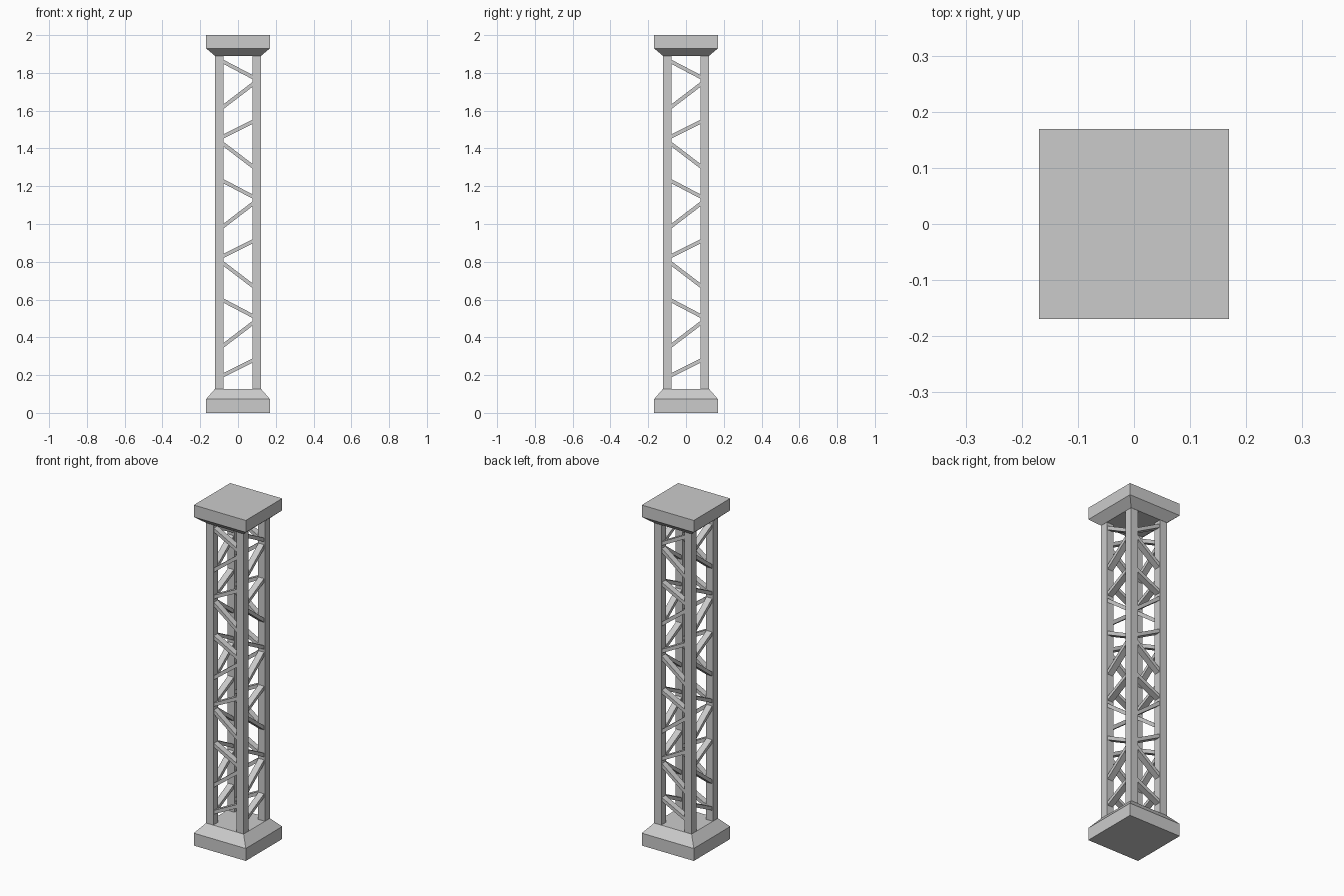
import bpy, bmesh, math
from mathutils import Matrix, Vector

if "Cube" in bpy.data.objects:
    bpy.data.objects.remove(bpy.data.objects["Cube"])


def finish(name, bm):
    bmesh.ops.recalc_face_normals(bm, faces=bm.faces)
    mesh = bpy.data.meshes.new(name)
    bm.to_mesh(mesh)
    bm.free()
    obj = bpy.data.objects.new(name, mesh)
    bpy.context.collection.objects.link(obj)
    return obj


def square_loft(name, sections):
    """Stack of square rings given as (half width, z), capped at both ends."""
    bm = bmesh.new()
    rings = [[bm.verts.new((sx * h, sy * h, z))
              for sx, sy in ((-1, -1), (1, -1), (1, 1), (-1, 1))]
             for h, z in sections]
    for a, b in zip(rings, rings[1:]):
        for i in range(4):
            j = (i + 1) % 4
            bm.faces.new((a[i], a[j], b[j], b[i]))
    bm.faces.new(rings[0][::-1])
    bm.faces.new(rings[-1])
    return finish(name, bm)


def box(bm, matrix, size):
    bmesh.ops.create_cube(bm, size=1, matrix=matrix @ Matrix.Diagonal((*size, 1)))


# Base and cap blocks with sloped shoulders
square_loft("base", [(0.169, 0), (0.169, 0.073), (0.122, 0.127)])
square_loft("cap", [(0.122, 1.89), (0.169, 1.93), (0.169, 2.0)])

# Four corner posts
POST = 0.0985
for y, side in ((-POST, "front"), (POST, "back")):
    for x, hand in ((-POST, "left"), (POST, "right")):
        bm = bmesh.new()
        box(bm, Matrix.Translation((x, y, 1.008)), (0.046, 0.046, 1.77))
        finish(f"{side}_{hand}_post", bm)

# Lattice heights where each brace meets the left and right post edge
braces = []
for k in range(6):
    z = 1.818 - 0.316 * k
    d = 0.042 if k % 2 == 0 else -0.04
    braces.append((z + d, z - d))              # shallow brace
    if k < 5:
        z -= 0.138
        d = -0.061 if k % 2 == 0 else 0.061
        braces.append((z + d, z - d))          # steep brace


def lattice(name, turn, offset):
    """One face of bracing in the xz plane, moved to offset and turned."""
    bm = bmesh.new()
    for zl, zr in braces:
        run = Vector((0.16, 0, zr - zl))
        tilt = math.atan2(-run.z, run.x)
        length = run.length * 1.12
        m = (Matrix.Rotation(turn, 4, 'Z')
             @ Matrix.Translation((0, offset, (zl + zr) / 2))
             @ Matrix.Rotation(tilt, 4, 'Y'))
        box(bm, m, (length, 0.036, 0.02))
    return finish(name, bm)


# Opposite faces line up in projection
lattice("front_lattice", 0, -POST)
lattice("back_lattice", 0, POST)
lattice("right_lattice", math.pi / 2, -POST)
lattice("left_lattice", math.pi / 2, POST)
